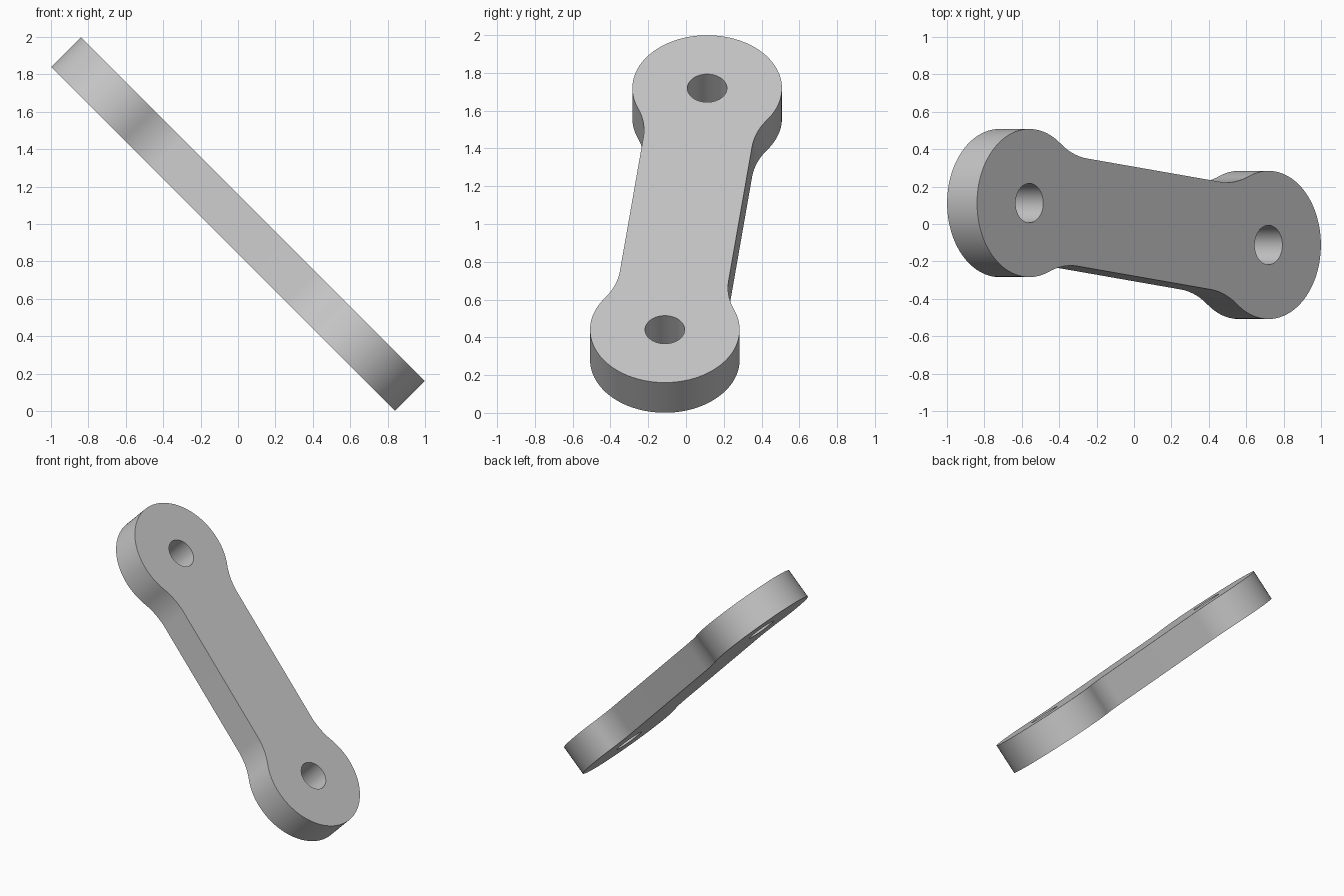
import bpy, bmesh
from math import sin, cos, pi, atan2, sqrt, radians
from mathutils import Matrix, Vector

cube = bpy.data.objects.get("Cube")
if cube:
    bpy.data.objects.remove(cube, do_unlink=True)

SPAN = 0.911        # centre of the arm to each hole
END_R = 0.396       # rounded ends
HOLE_R = 0.105
HALF_W = 0.29       # half width of the straight middle
FILLET = 0.43       # blend between middle and ends
THICK = 0.226


def arc(cx, cy, r, a, b, n):
    return [Vector((cx + r * cos(a + (b - a) * i / n),
                    cy + r * sin(a + (b - a) * i / n), 0)) for i in range(n + 1)]


def flip(points, sx, sy):
    return [Vector((p.x * sx, p.y * sy, 0)) for p in points]


def add_loop(bm, points):
    verts = [bm.verts.new(p) for p in points]
    for a, b in zip(verts, verts[1:] + verts[:1]):
        bm.edges.new((a, b))


# One quarter of the outline: rounded end, then the concave blend
dx = sqrt((END_R + FILLET) ** 2 - (HALF_W + FILLET) ** 2)
tangent = atan2(HALF_W + FILLET, -dx)
quarter = arc(SPAN, 0, END_R, 0, tangent, 32)
quarter += arc(SPAN - dx, HALF_W + FILLET, FILLET, tangent - pi, -pi / 2, 12)[1:]

# Full outline by mirroring, without repeating the shared tip points
outline = (quarter + flip(quarter, -1, 1)[::-1]
           + flip(quarter, -1, -1)[1:] + flip(quarter, 1, -1)[:0:-1])

# Flat plate with two holes, pulled up to its thickness
bm = bmesh.new()
add_loop(bm, outline)
for side in (-1, 1):
    add_loop(bm, arc(side * SPAN, 0, HOLE_R, 0, 2 * pi, 48)[:-1])
bmesh.ops.triangle_fill(bm, use_beauty=True, use_dissolve=False, edges=bm.edges[:])
ext = bmesh.ops.extrude_face_region(bm, geom=bm.faces[:], use_keep_orig=True)
top = [g for g in ext["geom"] if isinstance(g, bmesh.types.BMVert)]
bmesh.ops.translate(bm, vec=(0, 0, THICK), verts=top)
bmesh.ops.translate(bm, vec=(0, 0, -THICK / 2), verts=bm.verts[:])
bmesh.ops.recalc_face_normals(bm, faces=bm.faces[:])

# Lean the arm diagonally and turn it slightly in its own plane
bm.transform(Matrix.Translation((0, 0, 1))
             @ Matrix.Rotation(radians(45), 4, 'Y')
             @ Matrix.Rotation(radians(-7.06), 4, 'Z'))

mesh = bpy.data.meshes.new("link_arm")
bm.to_mesh(mesh)
bm.free()
arm = bpy.data.objects.new("link_arm", mesh)
bpy.context.collection.objects.link(arm)

# Plain grey
grey = bpy.data.materials.new("light_grey")
grey.use_nodes = True
colour = (0.57, 0.57, 0.57, 1)
grey.diffuse_color = colour
grey.node_tree.nodes["Principled BSDF"].inputs["Base Color"].default_value = colour
mesh.materials.append(grey)

# Smooth curved sides with crisp rims
bpy.ops.object.select_all(action='DESELECT')
arm.select_set(True)
bpy.context.view_layer.objects.active = arm
bpy.ops.object.shade_smooth_by_angle(angle=radians(30))
